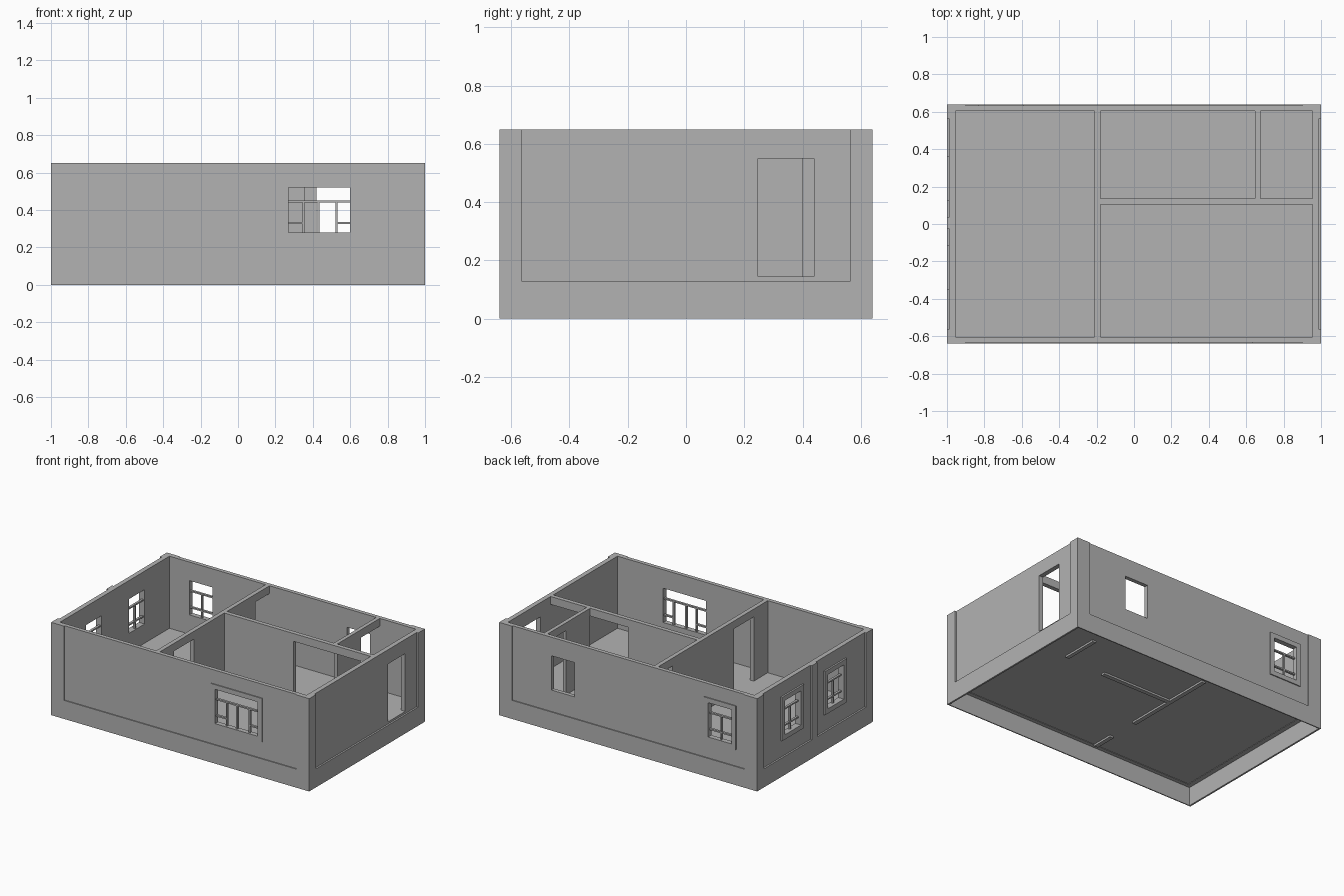
import bpy
import bmesh

if "Cube" in bpy.data.objects:
    bpy.data.objects.remove(bpy.data.objects["Cube"])

# One plain grey for the whole shell
grey = bpy.data.materials.new("plaster_grey")
grey.use_nodes = True
colour = (0.45, 0.45, 0.45, 1)
grey.diffuse_color = colour
grey.node_tree.nodes["Principled BSDF"].inputs["Base Color"].default_value = colour

X, Y, TOP = 1.0, 0.64, 0.65          # outer half sizes and wall top
IN_X, IN_Y = 0.955, 0.605            # inner wall faces
WALL_X, WALL_Y = 0.988, 0.633        # recessed outer wall faces
BASE, FLOOR = 0.13, 0.145            # plinth top and floor level
SILL, HEAD, LINTEL = 0.28, 0.52, 0.595
MARGIN = 0.033                       # width of window surrounds


def panel(name, axis, near, far, lo, hi, z0, z1, holes=()):
    """Upright slab running along axis, between near and far, with rectangular holes."""
    us = sorted({lo, hi} | {u for h in holes for u in h[:2] if lo < u < hi})
    zs = sorted({z0, z1} | {z for h in holes for z in h[2:] if z0 < z < z1})
    mid = (near + far) / 2
    bm = bmesh.new()
    grid = [[bm.verts.new((u, mid, z) if axis == "x" else (mid, u, z)) for z in zs] for u in us]
    for i in range(len(us) - 1):
        for j in range(len(zs) - 1):
            u, z = (us[i] + us[i + 1]) / 2, (zs[j] + zs[j + 1]) / 2
            if not any(a < u < b and c < z < d for a, b, c, d in holes):
                bm.faces.new((grid[i][j], grid[i + 1][j], grid[i + 1][j + 1], grid[i][j + 1]))
    loose = [v for v in bm.verts if not v.link_faces]
    bmesh.ops.delete(bm, geom=loose, context="VERTS")
    mesh = bpy.data.meshes.new(name)
    bm.to_mesh(mesh)
    bm.free()
    mesh.materials.append(grey)
    obj = bpy.data.objects.new(name, mesh)
    bpy.context.collection.objects.link(obj)
    solid = obj.modifiers.new("thickness", "SOLIDIFY")
    solid.thickness = abs(far - near)
    solid.offset = 0
    return obj


def window(name, axis, inner, wall, outer, a, b, mullions):
    """Raised surround on the wall face, and slim bars inside the opening."""
    panel(name + "_surround", axis, wall, outer, a - MARGIN, b + MARGIN,
          SILL - MARGIN, HEAD + MARGIN, [(a, b, SILL, HEAD)])
    mid, r, t = (inner + wall) / 2, 0.005, 0.008
    transom, rail = 0.445, 0.33
    panel(name + "_transom", axis, mid - t, mid + t, a, b, transom - r, transom + r)
    for m in mullions:
        panel(name + "_mullion", axis, mid - t, mid + t, m - r, m + r, SILL, transom - r)
    # Low rails in the two outer panes
    for u, v in ((a, mullions[0] - r), (mullions[-1] + r, b)):
        panel(name + "_low_rail", axis, mid - t, mid + t, u, v, rail - r, rail + r)


# Plinth ring
for s, side in ((-1, "front"), (1, "back")):
    panel(side + "_plinth", "x", s * WALL_Y, s * Y, -X, X, 0, BASE)
for s, side in ((-1, "left_hand"), (1, "right_hand")):
    panel(side + "_plinth", "y", s * WALL_X, s * X, -WALL_Y, WALL_Y, 0, BASE)

# Floor slab
bpy.ops.mesh.primitive_cube_add(size=1, location=(0, 0, FLOOR - 0.006))
floor = bpy.context.object
floor.name = "floor"
floor.scale = (2 * IN_X, 2 * IN_Y, 0.012)
floor.data.materials.append(grey)

# Outer walls with their openings
front_win = (0.27, 0.60)
back_win = (-0.80, -0.62)
vent = (0.42, 0.60)
side_wins = ((0.155, 0.33), (-0.32, -0.145))
panel("front_wall", "x", -IN_Y, -WALL_Y, -WALL_X, WALL_X, BASE, TOP,
      [(*front_win, SILL, HEAD)])
panel("back_wall", "x", IN_Y, WALL_Y, -WALL_X, WALL_X, BASE, TOP,
      [(*back_win, SILL, HEAD), (*vent, SILL, HEAD)])
panel("door_wall", "y", IN_X, WALL_X, -IN_Y, IN_Y, BASE, TOP,
      [(0.247, 0.44, FLOOR, 0.55)])
panel("window_wall", "y", -IN_X, -WALL_X, -IN_Y, IN_Y, BASE, TOP,
      [(*w, SILL, HEAD) for w in side_wins])

# Windows
window("front_window", "x", -IN_Y, -WALL_Y, -Y, *front_win, (0.35, 0.43, 0.527))
window("back_window", "x", IN_Y, WALL_Y, Y, *back_win, (sum(back_win) / 2,))
for w in side_wins:
    window("side_window", "y", -IN_X, -WALL_X, -X, *w, (sum(w) / 2,))

# Corner pilasters, wrapped round each corner, and the middle one
for sx in (-1, 1):
    for sy in (-1, 1):
        lo, hi = sorted((sx * 0.9, sx * X))
        panel("corner_pilaster_long", "x", sy * WALL_Y, sy * Y, lo, hi, BASE, TOP)
        lo, hi = sorted((sy * 0.565, sy * WALL_Y))
        panel("corner_pilaster_short", "y", sx * WALL_X, sx * X, lo, hi, BASE, TOP)
panel("middle_pilaster", "y", -WALL_X, -X, -0.025, 0.035, BASE, TOP)

# Inner walls, with doorways reaching the floor
FOOT = 0.12
panel("main_inner_wall", "y", -0.21, -0.18, -IN_Y, IN_Y, FOOT, TOP,
      [(-0.45, -0.23, FOOT, LINTEL), (0.45, IN_Y, FOOT, LINTEL)])
panel("cross_inner_wall", "x", 0.105, 0.135, -0.18, IN_X, FOOT, TOP,
      [(0.355, IN_X, FOOT, LINTEL)])
panel("small_room_wall", "y", 0.648, 0.675, 0.135, IN_Y, FOOT, TOP,
      [(0.40, IN_Y, FOOT, LINTEL)])
